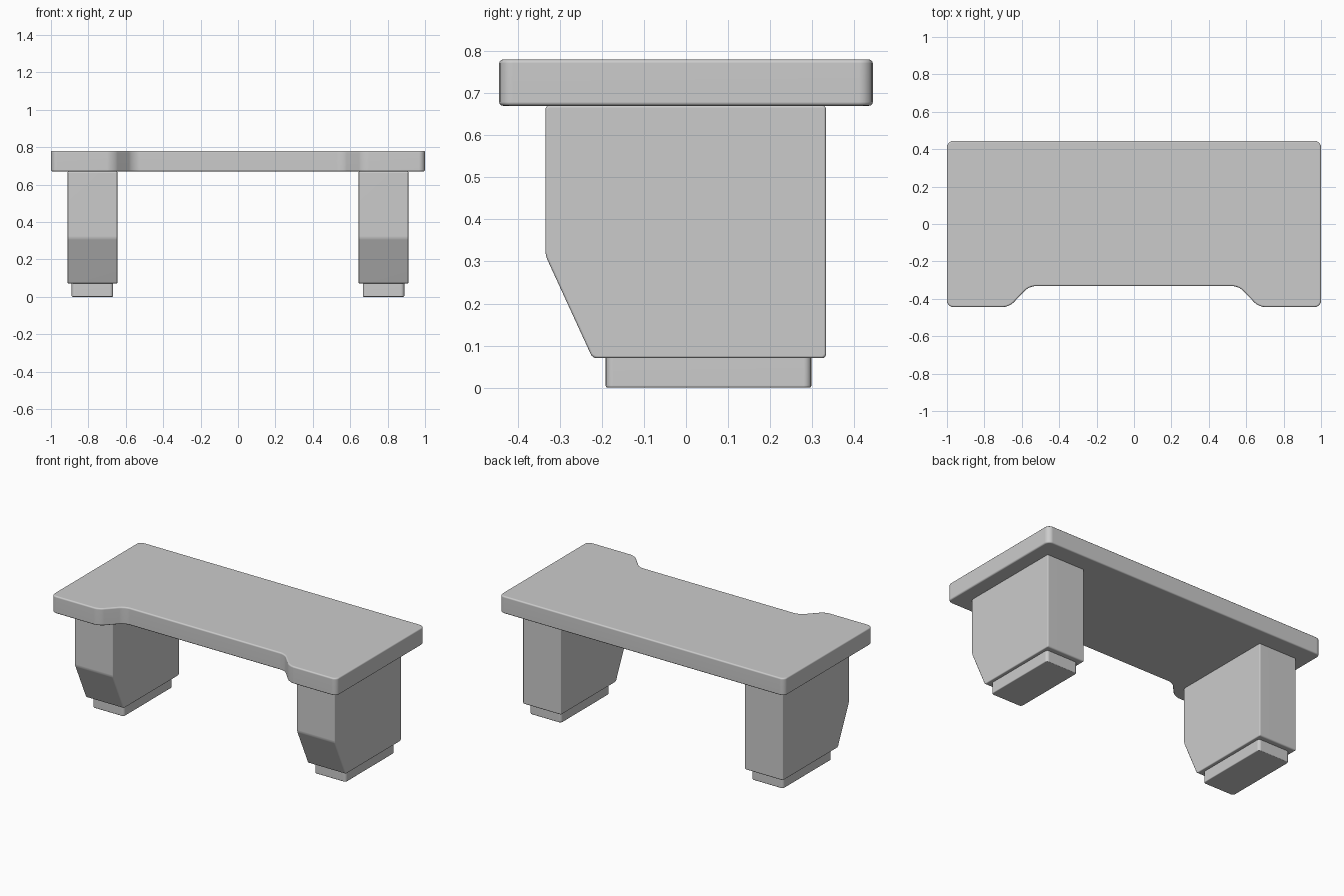
import bpy, bmesh, math
from mathutils import Vector

if "Cube" in bpy.data.objects:
    bpy.data.objects.remove(bpy.data.objects["Cube"])


def prism(name, profile, axis, lo, hi, corner, rim, mirror=False):
    """Extrude a 2D profile along x (axis 0) or z (axis 2), round corners, then rims."""
    def place(a, b, h):
        return Vector((h, a, b)) if axis == 0 else Vector((a, b, h))

    bm = bmesh.new()
    base = bm.faces.new([bm.verts.new(place(a, b, lo)) for a, b in profile])
    ext = bmesh.ops.extrude_face_region(bm, geom=[base])
    new = [v for v in ext["geom"] if isinstance(v, bmesh.types.BMVert)]
    bmesh.ops.translate(bm, vec=place(0, 0, hi - lo), verts=new)
    bmesh.ops.recalc_face_normals(bm, faces=bm.faces)

    def along(e):
        return abs(e.verts[0].co[axis] - e.verts[1].co[axis]) > 1e-4

    bmesh.ops.bevel(bm, geom=[e for e in bm.edges if along(e)], offset=corner,
                    segments=4, profile=0.5, affect='EDGES')
    bmesh.ops.bevel(bm, geom=[e for e in bm.edges if not along(e)], offset=rim,
                    segments=3, profile=0.5, affect='EDGES')
    bmesh.ops.recalc_face_normals(bm, faces=bm.faces)

    me = bpy.data.meshes.new(name)
    bm.to_mesh(me)
    bm.free()
    ob = bpy.data.objects.new(name, me)
    bpy.context.collection.objects.link(ob)
    bpy.ops.object.select_all(action='DESELECT')
    ob.select_set(True)
    bpy.context.view_layer.objects.active = ob
    bpy.ops.object.shade_smooth_by_angle(angle=math.radians(40))
    if mirror:
        ob.modifiers.new("Mirror", 'MIRROR').use_mirror_merge = False
    ob.modifiers.new("Weighted normals", 'WEIGHTED_NORMAL').keep_sharp = True
    return ob


# Tabletop with a shallow cut-out along the front
half = [(0.56, -0.332), (0.667, -0.444), (1.0, -0.444), (1.0, 0.444)]
top = half + [(-x, y) for x, y in reversed(half)]
prism("tabletop", top, 2, 0.67, 0.78, 0.033, 0.009)

# Slab legs, sloped at the lower front
leg = [(-0.334, 0.671), (-0.334, 0.314), (-0.222, 0.07),
       (0.333, 0.07), (0.333, 0.671)]
prism("legs", leg, 0, 0.645, 0.911, 0.01, 0.006, mirror=True)

# Inset feet
foot = [(0.667, -0.191), (0.889, -0.191), (0.889, 0.298), (0.667, 0.298)]
prism("feet", foot, 2, 0.0, 0.075, 0.018, 0.005, mirror=True)
